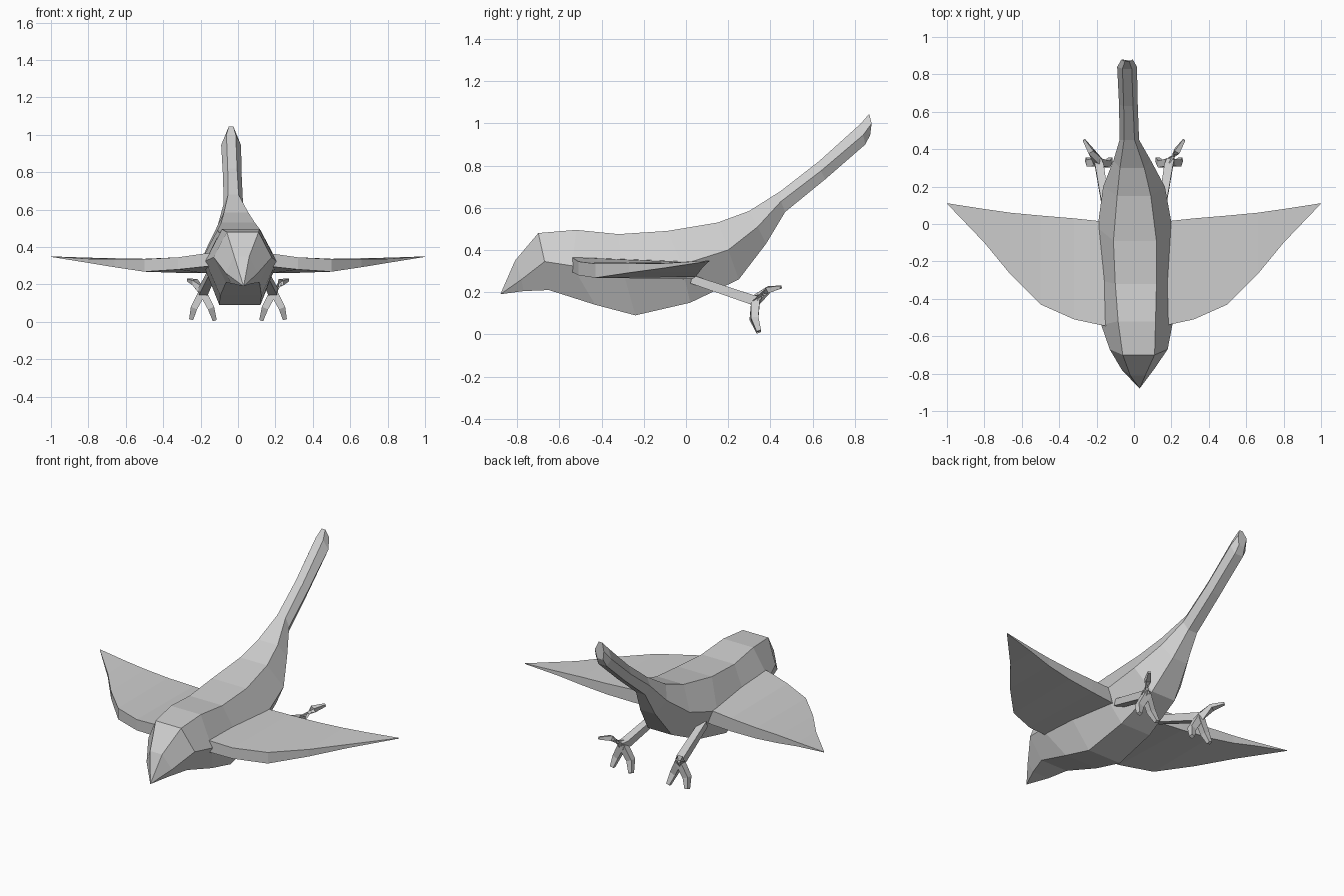
import bpy, bmesh
from mathutils import Vector

if "Cube" in bpy.data.objects:
    bpy.data.objects.remove(bpy.data.objects["Cube"])

grey = bpy.data.materials.new("plain grey")
grey.diffuse_color = (0.62, 0.62, 0.62, 1)
grey.use_nodes = True
grey.node_tree.nodes["Principled BSDF"].inputs["Base Color"].default_value = grey.diffuse_color


def loft(name, rings):
    """Skin a list of equal-sized rings and cap both ends."""
    bm = bmesh.new()
    loops = [[bm.verts.new(p) for p in ring] for ring in rings]
    n = len(loops[0])
    for a, b in zip(loops, loops[1:]):
        for i in range(n):
            j = (i + 1) % n
            bm.faces.new((a[i], a[j], b[j], b[i]))
    bm.faces.new(loops[0])
    bm.faces.new(loops[-1])
    bmesh.ops.remove_doubles(bm, verts=bm.verts, dist=0.0005)
    bmesh.ops.recalc_face_normals(bm, faces=bm.faces)
    me = bpy.data.meshes.new(name)
    bm.to_mesh(me)
    bm.free()
    me.materials.append(grey)
    ob = bpy.data.objects.new(name, me)
    bpy.context.collection.objects.link(ob)
    return ob


def tube(name, points, radii, side):
    """Four-sided limb following a path."""
    pts = [Vector((p[0] * side, p[1], p[2])) for p in points]
    rings = []
    for i, p in enumerate(pts):
        d = (pts[min(i + 1, len(pts) - 1)] - pts[max(i - 1, 0)]).normalized()
        u = d.cross(Vector((0, 1, 0)) if abs(d.y) < 0.7 else Vector((1, 0, 0))).normalized()
        v = d.cross(u)
        r = radii[i]
        rings.append([p + (u * a + v * b) * r
                      for a, b in ((1, 1), (-1, 1), (-1, -1), (1, -1))])
    return loft(name, rings)


# Body: centre x, then (y, z, half width) of the back, flank and belly
body = [
    (0.02, (-.81, .35, .04), (-.78, .26, .085), (-.77, .205, .055)),
    (0.025, (-.70, .48, .085), (-.67, .345, .155), (-.65, .21, .09)),
    (0.015, (-.52, .495, .10), (-.54, .325, .19), (-.43, .14, .11)),
    (0.01, (-.32, .475, .11), (-.30, .305, .195), (-.24, .09, .11)),
    (0.005, (-.09, .49, .115), (-.02, .33, .20), (.02, .15, .10)),
    (0.0, (.15, .53, .09), (.20, .40, .165), (.25, .26, .08)),
    (-0.01, (.30, .585, .065), (.34, .51, .10), (.38, .43, .05)),
    (-0.025, (.45, .68, .028), (.45, .63, .052), (.47, .58, .03)),
    (-0.03, (.63, .82, .025), (.64, .775, .05), (.66, .735, .028)),
    (-0.037, (.83, 1.0, .025), (.84, .945, .053), (.85, .90, .028)),
    (-0.037, (.868, 1.045, .012), (.88, 1.0, .03), (.873, .945, .02)),
]
rings = [[(0.03, -.88, .19)] * 6]
for cx, (ty, tz, tw), (sy, sz, sw), (by, bz, bw) in body:
    rings.append([(cx - tw, ty, tz), (cx + tw, ty, tz), (cx + sw, sy, sz),
                  (cx + bw, by, bz), (cx - bw, by, bz), (cx - sw, sy, sz)])
# The beak closes to a point, so its collapsed ring is fanned by hand
body_ob = loft("body", rings[1:])
bm = bmesh.new()
bm.from_mesh(body_ob.data)
bm.verts.ensure_lookup_table()
front = [bm.verts[i] for i in range(6)]
cap = [f for f in bm.faces if set(f.verts) == set(front)]
bmesh.ops.delete(bm, geom=cap, context='FACES_ONLY')
tip = bm.verts.new(rings[0][0])
for i in range(6):
    bm.faces.new((front[i], front[(i + 1) % 6], tip))
bmesh.ops.recalc_face_normals(bm, faces=bm.faces)
bm.to_mesh(body_ob.data)
bm.free()

# Wing sections: x, leading (y, top, bottom), trailing (y, top, bottom)
wing = [
    (.12, -.55, .37, .30, .00, .345, .26),
    (.18, -.54, .365, .295, .015, .345, .26),
    (.32, -.51, .345, .28, .03, .34, .262),
    (.50, -.43, .335, .268, .045, .337, .272),
    (.66, -.27, .335, .292, .06, .34, .292),
    (.80, -.10, .337, .315, .08, .343, .318),
    (1.0, .109, .35, .347, .111, .35, .347),
]
for side, word in ((1, "right"), (-1, "left")):
    loft(word + "_wing", [[(x * side, a, t), (x * side, b, u),
                           (x * side, b, v), (x * side, a, w)]
                          for x, a, t, w, b, u, v in wing])
    # Leg and its three toes
    ankle = (.19, .33, .16)
    tube(word + "_leg", [(.14, .03, .26), (.185, .31, .165), (.195, .345, .16)],
         [.02, .023, .02], side)
    tube(word + "_rear_toe", [ankle, (.23, .39, .212), (.268, .45, .224)],
         [.02, .015, .007], side)
    tube(word + "_outer_toe", [ankle, (.235, .325, .075), (.25, .345, .015)],
         [.02, .018, .011], side)
    tube(word + "_inner_toe", [ankle, (.145, .32, .075), (.125, .345, .010)],
         [.02, .018, .011], side)
